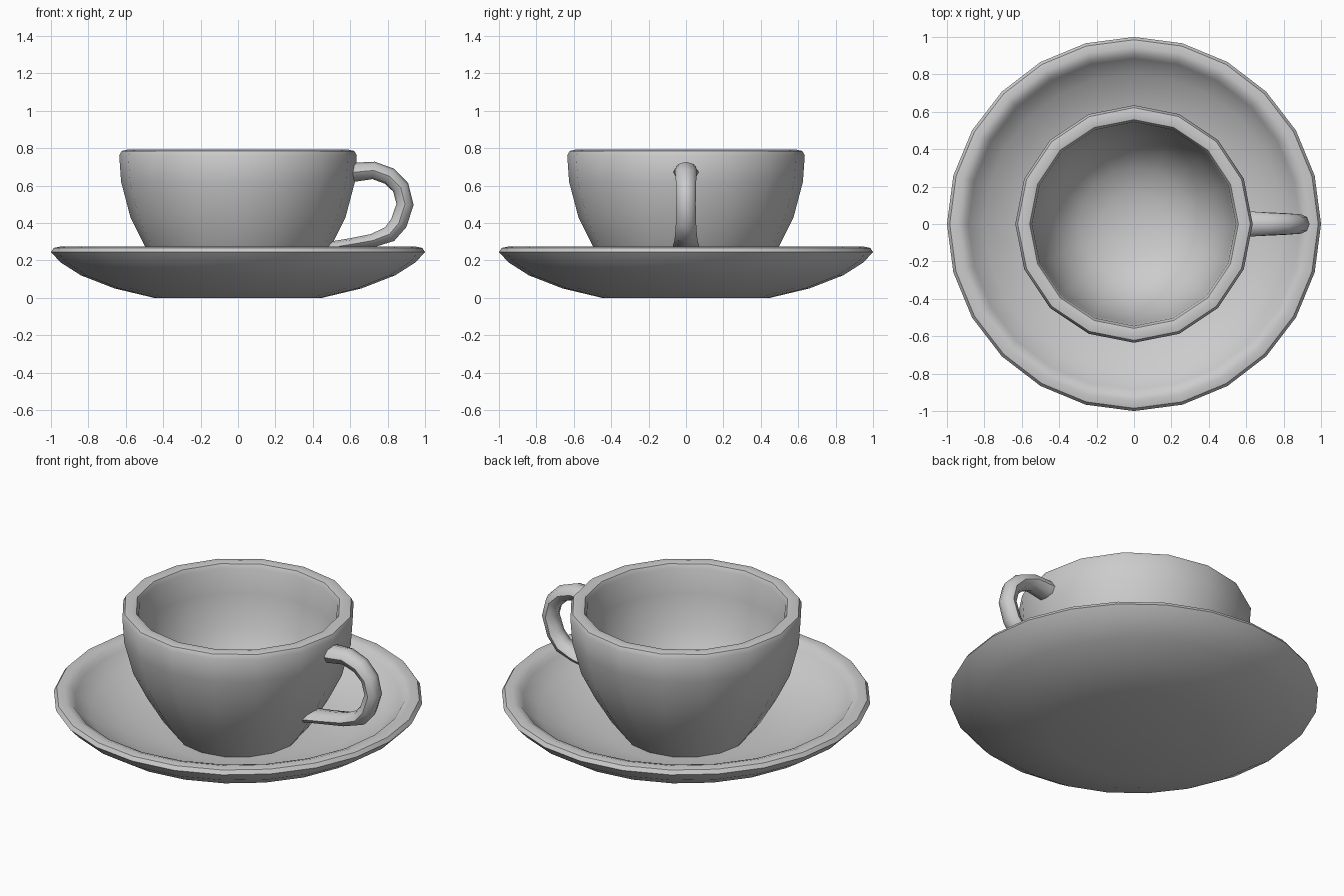
import bpy
import bmesh
from math import cos, sin, tau, radians
from mathutils import Vector

cube = bpy.data.objects.get("Cube")
if cube:
    bpy.data.objects.remove(cube, do_unlink=True)

glaze = bpy.data.materials.new("grey_glaze")
glaze.use_nodes = True
GREY = (0.6, 0.6, 0.6, 1)
glaze.diffuse_color = GREY
glaze.node_tree.nodes["Principled BSDF"].inputs["Base Color"].default_value = GREY


def skin(name, rings, angle):
    """Join a list of point rings into a capped, smooth shaded object."""
    bm = bmesh.new()
    loops = [[bm.verts.new(p) for p in ring] for ring in rings]
    count = len(loops[0])
    for a, b in zip(loops, loops[1:]):
        for i in range(count):
            j = (i + 1) % count
            bm.faces.new((a[i], a[j], b[j], b[i]))
    bm.faces.new(loops[0])
    bm.faces.new(loops[-1])
    bmesh.ops.recalc_face_normals(bm, faces=bm.faces)
    mesh = bpy.data.meshes.new(name)
    bm.to_mesh(mesh)
    bm.free()
    mesh.materials.append(glaze)
    obj = bpy.data.objects.new(name, mesh)
    bpy.context.collection.objects.link(obj)
    bpy.ops.object.select_all(action='DESELECT')
    obj.select_set(True)
    bpy.context.view_layer.objects.active = obj
    bpy.ops.object.shade_smooth_by_angle(angle=radians(angle))
    return obj


def lathe(name, profile, sides, angle):
    """Turn (radius, height) points around the z axis."""
    turns = [tau * i / sides for i in range(sides)]
    return skin(name, [[(r * cos(t), r * sin(t), z) for t in turns]
                       for r, z in profile], angle)


def tube(name, path, sides, angle):
    """Sweep an oval along (x, z, half thickness, half width) points."""
    rings = []
    for i, (x, z, thick, width) in enumerate(path):
        before, after = path[max(i - 1, 0)], path[min(i + 1, len(path) - 1)]
        along = Vector((after[0] - before[0], 0, after[1] - before[1])).normalized()
        out = Vector((-along.z, 0, along.x))
        centre = Vector((x, 0, z))
        rings.append([centre + out * thick * cos(tau * k / sides)
                      + Vector((0, width * sin(tau * k / sides), 0))
                      for k in range(sides)])
    return skin(name, rings, angle)


# Saucer: underside, rolled rim, then the dish down to its flat well
lathe("saucer", [(0.45, 0), (0.66, 0.05), (0.84, 0.12), (0.95, 0.19), (1, 0.245),
                 (0.985, 0.267), (0.945, 0.275), (0.905, 0.262), (0.885, 0.235),
                 (0.8, 0.165), (0.63, 0.09), (0.42, 0.045)], 24, 40)

# Cup: outer wall, rounded lip, then the bowl inside
lathe("cup", [(0.34, 0.04), (0.41, 0.13), (0.5, 0.28), (0.575, 0.43), (0.625, 0.62),
              (0.635, 0.76), (0.622, 0.785), (0.59, 0.792), (0.558, 0.785),
              (0.545, 0.76), (0.535, 0.62), (0.49, 0.43), (0.41, 0.27),
              (0.3, 0.17), (0.17, 0.12), (0.05, 0.105)], 16, 45)

# Handle: ear loop from below the lip to the lower wall
tube("handle", [(0.58, 0.67, 0.05, 0.07), (0.64, 0.673, 0.05, 0.066),
                (0.725, 0.681, 0.047, 0.06), (0.81, 0.65, 0.047, 0.056),
                (0.87, 0.59, 0.046, 0.053), (0.893, 0.5, 0.046, 0.052),
                (0.86, 0.4, 0.046, 0.054), (0.81, 0.34, 0.044, 0.058),
                (0.72, 0.306, 0.036, 0.062), (0.6, 0.285, 0.033, 0.068),
                (0.46, 0.262, 0.033, 0.074)], 8, 50)
